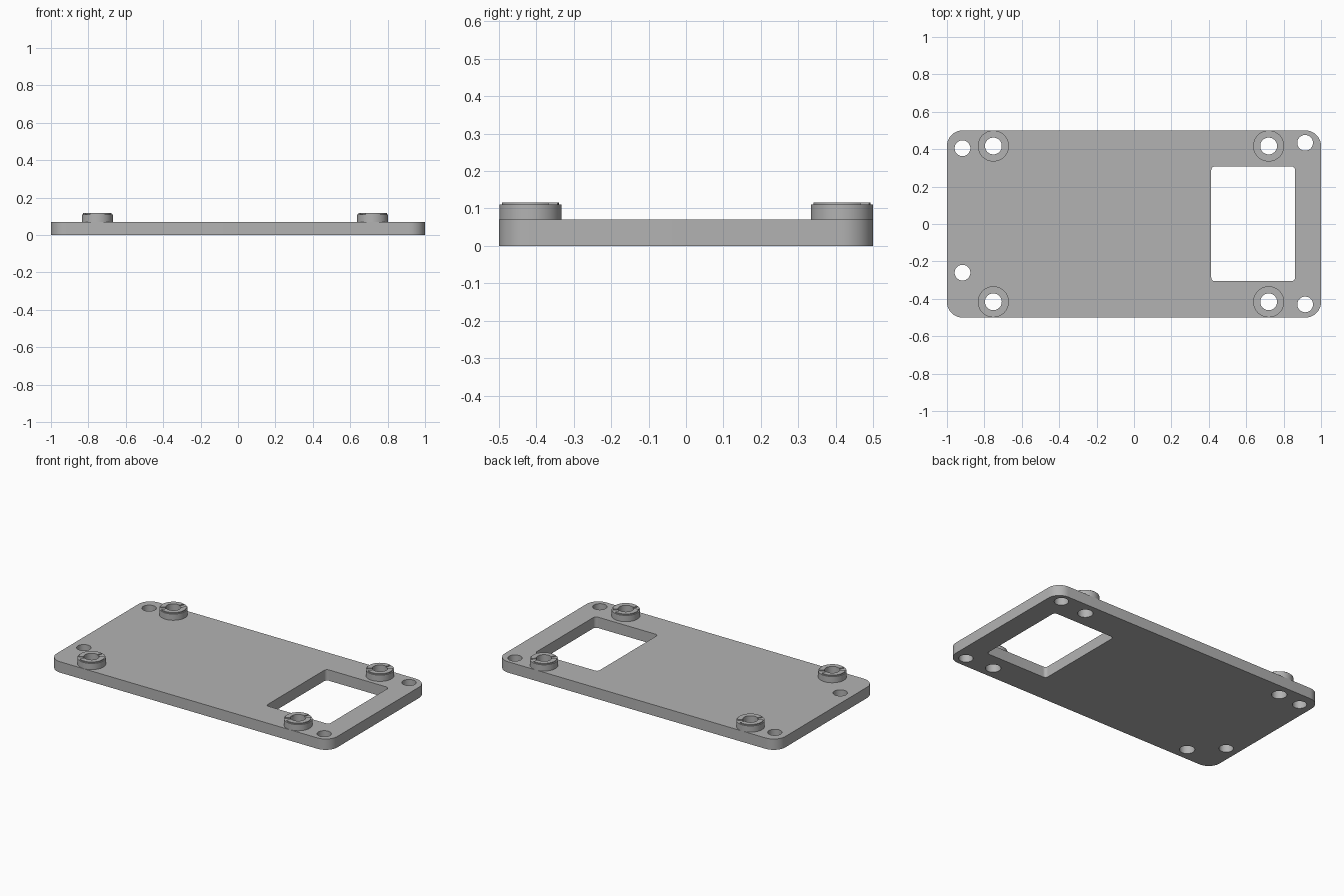
import bpy
from math import sin, cos, pi, radians

cube = bpy.data.objects.get("Cube")
if cube:
    bpy.data.objects.remove(cube, do_unlink=True)

grey = bpy.data.materials.new("plain_grey")
grey.use_nodes = True
grey.diffuse_color = (0.45, 0.45, 0.45, 1)
grey.node_tree.nodes["Principled BSDF"].inputs["Base Color"].default_value = (0.45, 0.45, 0.45, 1)


def arc(cx, cy, r, start, end, steps):
    angles = [radians(start + (end - start) * i / steps) for i in range(steps + 1)]
    return [(cx + r * cos(a), cy + r * sin(a)) for a in angles]


def circle(cx, cy, r):
    return arc(cx, cy, r, 0, 360, 48)[:-1]


def rounded_rect(x0, x1, y0, y1, r):
    corners = [(x1 - r, y1 - r), (x0 + r, y1 - r), (x0 + r, y0 + r), (x1 - r, y0 + r)]
    return [p for i, (x, y) in enumerate(corners)
            for p in arc(x, y, r, 90 * i, 90 * i + 90, 10)]


def extrude_profile(name, loops, z0, z1):
    """Fill the first loop, leave the others as holes, and extrude."""
    curve = bpy.data.curves.new(name, "CURVE")
    curve.dimensions = "2D"
    curve.fill_mode = "BOTH"
    curve.extrude = (z1 - z0) / 2
    for loop in loops:
        spline = curve.splines.new("POLY")
        spline.points.add(len(loop) - 1)
        for point, (x, y) in zip(spline.points, loop):
            point.co = (x, y, 0, 1)
        spline.use_cyclic_u = True
    obj = bpy.data.objects.new(name, curve)
    bpy.context.collection.objects.link(obj)
    obj.location.z = (z0 + z1) / 2
    curve.materials.append(grey)
    bpy.ops.object.select_all(action="DESELECT")
    obj.select_set(True)
    bpy.context.view_layer.objects.active = obj
    bpy.ops.object.convert(target="MESH")
    bpy.ops.object.shade_smooth_by_angle(angle=radians(30))
    return bpy.context.object


PLATE_TOP, BOSS_TOP, RIB_TOP = 0.07, 0.11, 0.116
BOSS_R, BORE_R, SCREW_R = 0.083, 0.045, 0.042
bosses = [(x, y) for x in (-0.752, 0.72) for y in (-0.416, 0.417)]
screws = [(-0.917, 0.405), (-0.917, -0.26), (0.915, 0.434), (0.915, -0.43)]

# Base plate with window, corner screw holes and boss bores
holes = [rounded_rect(0.413, 0.861, -0.306, 0.308, 0.02)]
holes += [circle(x, y, SCREW_R) for x, y in screws]
holes += [circle(x, y, BORE_R) for x, y in bosses]
extrude_profile("base_plate", [rounded_rect(-1, 1, -0.5, 0.5, 0.083)] + holes, 0, PLATE_TOP)

# Standoff bosses, each with two low raised ribs separated by notches
for i, (x, y) in enumerate(bosses, 1):
    extrude_profile(f"boss_{i}", [circle(x, y, BOSS_R), circle(x, y, BORE_R)], PLATE_TOP, BOSS_TOP)
    for side, (a, b) in (("back", (72, 212)), ("front", (240, 400))):
        rib = arc(x, y, 0.076, a, b, 20) + arc(x, y, BORE_R, b, a, 20)
        extrude_profile(f"boss_{i}_{side}_rib", [rib], BOSS_TOP, RIB_TOP)
